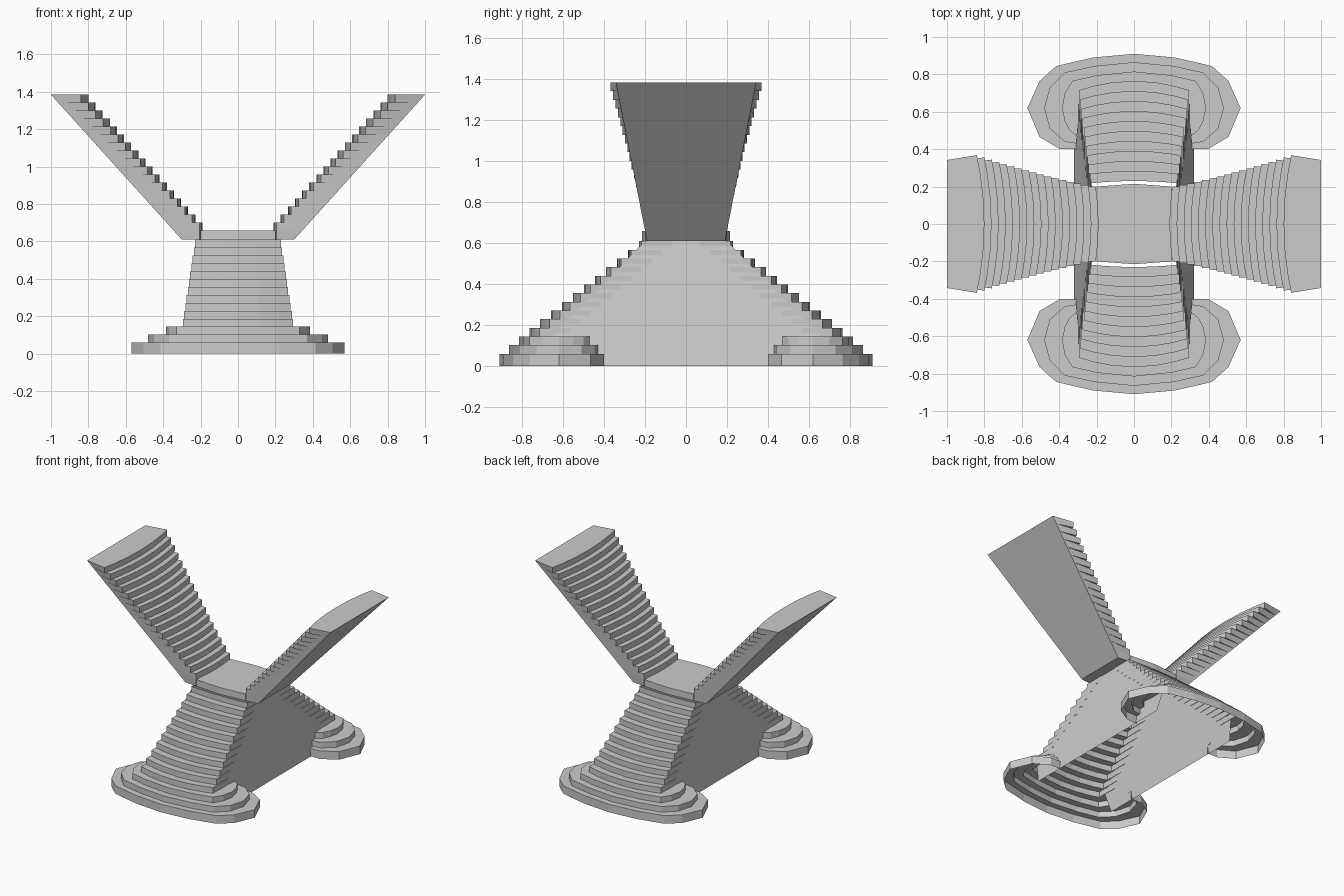
import bpy
import bmesh

cube = bpy.data.objects.get("Cube")
if cube:
    bpy.data.objects.remove(cube, do_unlink=True)

stone = bpy.data.materials.new("pale grey stone")
stone.use_nodes = True
GREY = (0.6, 0.6, 0.6, 1)
stone.diffuse_color = GREY
stone.node_tree.nodes["Principled BSDF"].inputs["Base Color"].default_value = GREY

PLATFORM_LOW, PLATFORM_TOP, ARM_TOP = 0.61, 0.66, 1.385
FIRST, RISE = 0.06, 0.0423          # lowest step height, height of the others


def lerp(a, b, t):
    return a + (b - a) * t


def finish(bm, name):
    bmesh.ops.remove_doubles(bm, verts=bm.verts, dist=0.0001)
    bmesh.ops.recalc_face_normals(bm, faces=bm.faces)
    mesh = bpy.data.meshes.new(name)
    bm.to_mesh(mesh)
    bm.free()
    mesh.materials.append(stone)
    ob = bpy.data.objects.new(name, mesh)
    bpy.context.collection.objects.link(ob)
    return ob


def strip(bm, low, high, closed=False):
    """Bridge two rows of vertices with quads."""
    n = len(low)
    for i in range(n if closed else n - 1):
        j = (i + 1) % n
        bm.faces.new((low[i], low[j], high[j], high[i]))


def slab(bm, low_pts, z0, high_pts, z1):
    """Closed block between two outlines."""
    low = [bm.verts.new((x, y, z0)) for x, y in low_pts]
    high = [bm.verts.new((x, y, z1)) for x, y in high_pts]
    strip(bm, low, high, closed=True)
    bm.faces.new(low[::-1])
    bm.faces.new(high)


def both_sides(half):
    """Mirror a half outline that starts on the centre line."""
    return [(-x, y) for x, y in half[:0:-1]] + half


def wall_x(z):
    return lerp(0.32, 0.225, z / PLATFORM_LOW)


# Rounded foot steps, half outlines from front centre round to the wall
FOOT = [
    [(0, .91), (.22, .89), (.415, .845), (.505, .765),
     (.57, .62), (.505, .465), (.395, .40), (.31, .40)],
    [(0, .865), (.21, .845), (.37, .81), (.45, .73),
     (.48, .62), (.45, .51), (.37, .44), (.308, .43)],
    [(0, .815), (.2, .795), (.33, .765), (.37, .70),
     (.385, .62), (.37, .55), (.345, .5), (.305, .47)],
]


def flight_outline(k, count):
    """Bowed tread front with cheeks running back along the walls."""
    t = k / (count - 1)
    front = lerp(0.765, 0.23, t)
    bow = lerp(0.05, 0.012, t)
    w = wall_x(FIRST + RISE * (k + 3)) + 0.004
    pts = [(w * f, front - bow * f * f) for f in (0, 0.4, 0.75, 1)]
    return pts + [(w, front - bow - 0.15 * f) for f in (0.25, 0.5, 0.75, 1)]


# Lower stairs: folded shells of risers and treads
COUNT = 11
outlines = FOOT + [flight_outline(k, COUNT) for k in range(COUNT)]
for side, label in ((-1, "front"), (1, "back")):
    bm = bmesh.new()
    previous, z = None, 0
    for k, half in enumerate(outlines):
        top = FIRST + RISE * k
        rows = []
        for height in (z, top):
            rows.append([bm.verts.new((x, side * y, height))
                         for x, y in both_sides(half)])
        if previous:
            strip(bm, previous, rows[0])
        strip(bm, rows[0], rows[1])
        previous, z = rows[1], top
    finish(bm, label + "_lower_stairs")

# Sloping side walls between the lower stairs
WALL = [(0.62, 0), (0.66, 0.14), (0.2, PLATFORM_LOW)]
for side, label in ((1, "left"), (-1, "right")):
    bm = bmesh.new()
    outline = WALL + [(-y, z) for y, z in WALL[::-1]]
    bm.faces.new([bm.verts.new((side * wall_x(z), y, z)) for y, z in outline])
    finish(bm, label + "_side_wall")

# Central platform
bm = bmesh.new()
deck = [(.2, -.2), (.2, .2), (0, .215), (-.2, .2), (-.2, -.2), (0, -.215)]
slab(bm, deck, PLATFORM_LOW, deck, PLATFORM_TOP)
finish(bm, "platform")


def arm_outline(side, inner, half_width, bow, z):
    """Bowed inner edge, straight outer edge on the sloping underside."""
    t = (z - PLATFORM_LOW) / (ARM_TOP - PLATFORM_LOW)
    outer, outer_half = lerp(0.3, 1.0, t), lerp(0.19, 0.342, t)
    pts = [(inner + bow * f * f, half_width * f)
           for f in (-1, -0.75, -0.4, 0, 0.4, 0.75, 1)]
    pts += [(outer, outer_half), (outer, -outer_half)]
    return [(side * x, y) for x, y in pts]


# Upper stairs: flaring arms of stacked steps with flat sloping undersides
STEPS = 17
for side, label in ((1, "left"), (-1, "right")):
    bm = bmesh.new()
    z = PLATFORM_LOW
    for i in range(STEPS + 1):
        top = lerp(PLATFORM_TOP, ARM_TOP, i / STEPS)
        t = max(0, i - 1) / (STEPS - 1)
        inner = lerp(0.19, 0.8, t)
        half_width = lerp(0.2, 0.368, t ** 1.15)
        bow = lerp(0.015, 0.04, t)
        slab(bm, arm_outline(side, inner, half_width, bow, z), z,
             arm_outline(side, inner, half_width, bow, top), top)
        z = top
    finish(bm, label + "_upper_stairs")
